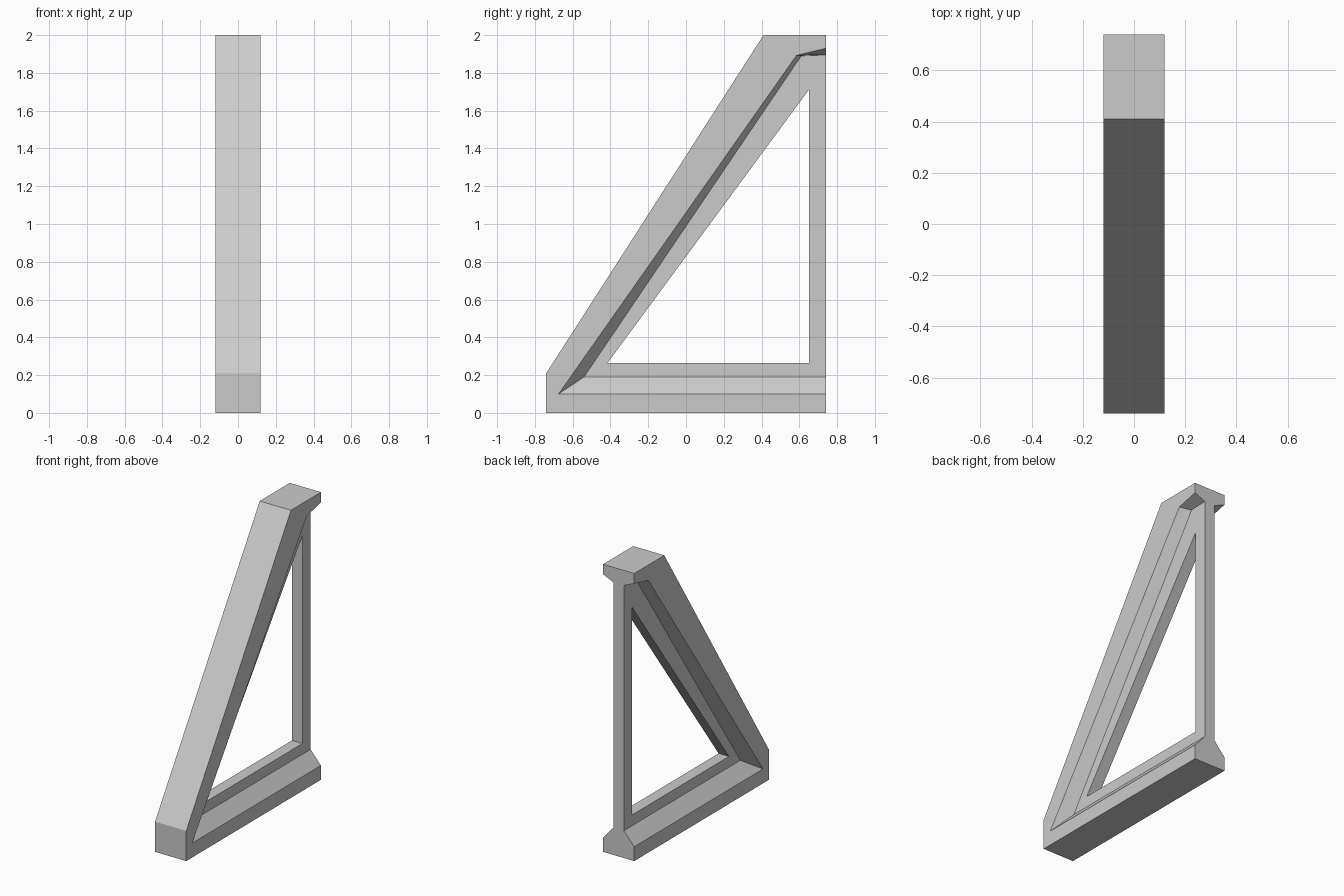
import bpy, bmesh

cube = bpy.data.objects.get("Cube")
if cube:
    bpy.data.objects.remove(cube, do_unlink=True)

HALF_WIDTH = 0.12   # flange half thickness
HALF_WEB = 0.04     # thin web half thickness

grey = bpy.data.materials.new("plain grey")
grey.use_nodes = True
grey.diffuse_color = (0.6, 0.6, 0.6, 1)
grey.node_tree.nodes["Principled BSDF"].inputs["Base Color"].default_value = (0.6, 0.6, 0.6, 1)


def loft(name, stations, closed):
    """Skin mirrored cross-sections; each station lists (half width, y, z)."""
    bm = bmesh.new()
    rings = []
    for half in stations:
        right = [bm.verts.new(p) for p in half]
        left = [bm.verts.new((-x, y, z)) for x, y, z in reversed(half)]
        rings.append(right + left)
    pairs = list(zip(rings, rings[1:]))
    if closed:
        pairs.append((rings[-1], rings[0]))
    else:
        bm.faces.new(rings[0])
        bm.faces.new(rings[-1])
    for a, b in pairs:
        for i in range(len(a)):
            j = (i + 1) % len(a)
            bm.faces.new((a[i], a[j], b[j], b[i]))
    # Collapse shared corners, then merge flat neighbouring faces
    bmesh.ops.remove_doubles(bm, verts=bm.verts[:], dist=0.0001)
    bmesh.ops.recalc_face_normals(bm, faces=bm.faces[:])
    bmesh.ops.dissolve_limit(bm, angle_limit=0.005, verts=bm.verts[:], edges=bm.edges[:])
    mesh = bpy.data.meshes.new(name)
    bm.to_mesh(mesh)
    bm.free()
    mesh.materials.append(grey)
    obj = bpy.data.objects.new(name, mesh)
    bpy.context.collection.objects.link(obj)
    return obj


# Outline corners (y, z): outer edge, flange lip and web line
outer = [(0.74, 0), (-0.74, 0), (-0.74, 0.21), (0.41, 2), (0.74, 2)]
lip = [(0.74, 0.10), (-0.675, 0.10), (-0.675, 0.10), (0.585, 1.893), (0.74, 1.93)]
web = [(0.74, 0.19), (-0.54, 0.19), (-0.54, 0.19), (0.61, 1.89), (0.74, 1.895)]
hole = [(0.65, 0.265), (-0.415, 0.265), (-0.415, 0.265), (0.65, 1.71), (0.65, 1.71)]

# Thick flange along the foot, the sloping strut and the top
loft("bracket_flange",
     [[(HALF_WIDTH, *o), (HALF_WIDTH, *l), (HALF_WEB, *w)]
      for o, l, w in zip(outer, lip, web)], closed=False)

# Thin web with the triangular opening, including the back post
loft("bracket_web",
     [[(HALF_WEB, *w), (HALF_WEB, *h)]
      for i, (w, h) in enumerate(zip(web, hole)) if i != 2], closed=True)
